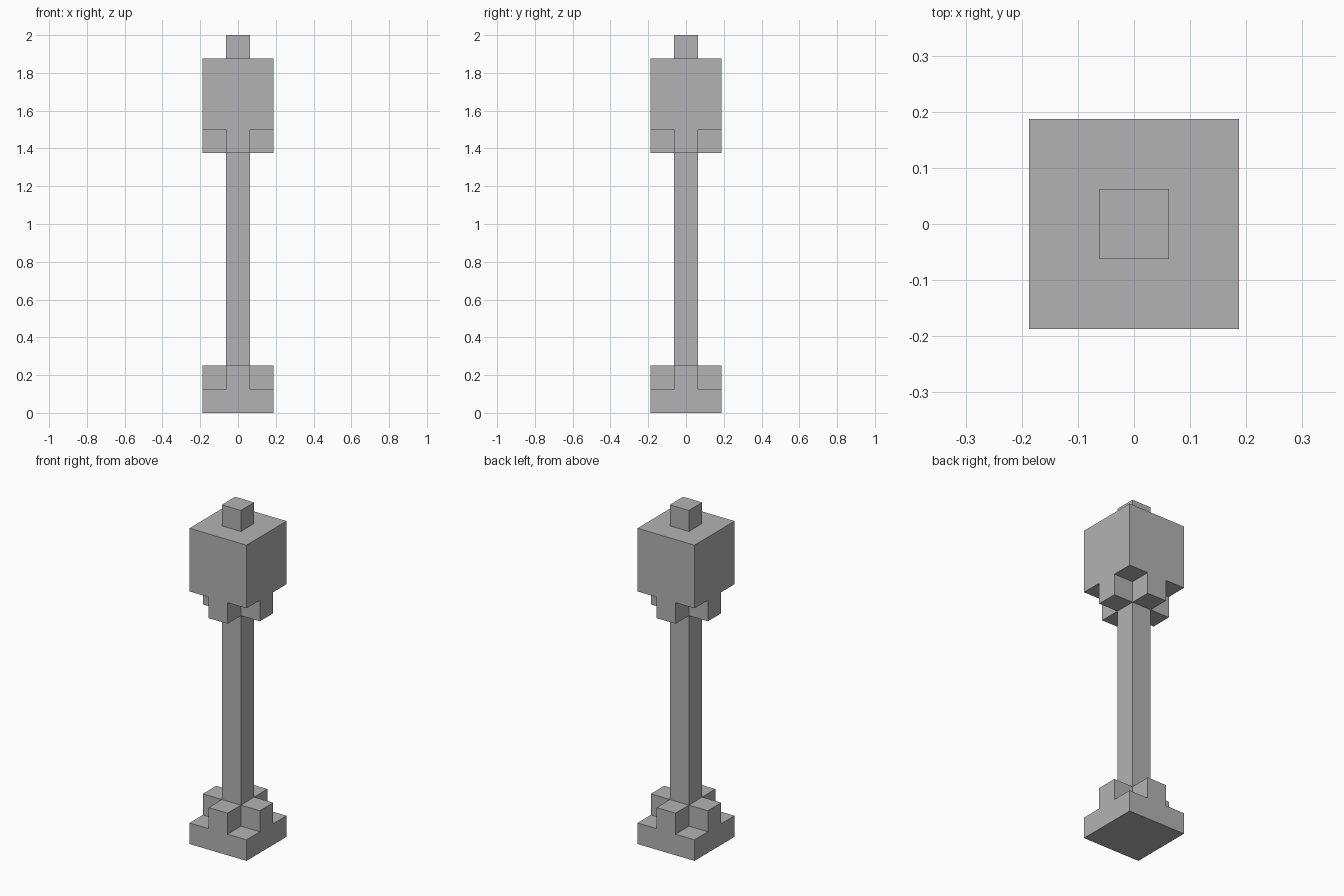
import bpy
import bmesh

cube = bpy.data.objects.get("Cube")
if cube:
    bpy.data.objects.remove(cube, do_unlink=True)

U = 0.125      # block size
IN = U / 2     # half width of one block
OUT = 3 * IN   # half width of three blocks

stone = bpy.data.materials.new("grey_stone")
stone.use_nodes = True
grey = (0.45, 0.45, 0.45, 1)
stone.diffuse_color = grey
stone.node_tree.nodes["Principled BSDF"].inputs["Base Color"].default_value = grey


def prism(name, outline, bottom, top):
    """Extrude a flat outline between two heights given in blocks."""
    bm = bmesh.new()
    face = bm.faces.new([bm.verts.new((x, y, bottom * U)) for x, y in outline])
    grown = bmesh.ops.extrude_face_region(bm, geom=[face])["geom"]
    verts = [g for g in grown if isinstance(g, bmesh.types.BMVert)]
    bmesh.ops.translate(bm, verts=verts, vec=(0, 0, (top - bottom) * U))
    bmesh.ops.recalc_face_normals(bm, faces=bm.faces)
    mesh = bpy.data.meshes.new(name)
    bm.to_mesh(mesh)
    bm.free()
    mesh.materials.append(stone)
    bpy.context.collection.objects.link(bpy.data.objects.new(name, mesh))


def square(r):
    return [(r, -r), (r, r), (-r, r), (-r, -r)]


def cross():
    # One corner of the plus shape, turned through four quarters
    points, corner = [], [(OUT, -IN), (OUT, IN), (IN, IN)]
    for _ in range(4):
        points += corner
        corner = [(-y, x) for x, y in corner]
    return points


# Stepped foot
prism("base_slab", square(OUT), 0, 1)
prism("base_cross", cross(), 1, 2)

# Post
prism("shaft", square(IN), 2, 11)

# Head with bracket below and knob on top
prism("head_bracket", cross(), 11, 12)
prism("head_block", square(OUT), 12, 15)
prism("top_knob", square(IN), 15, 16)
